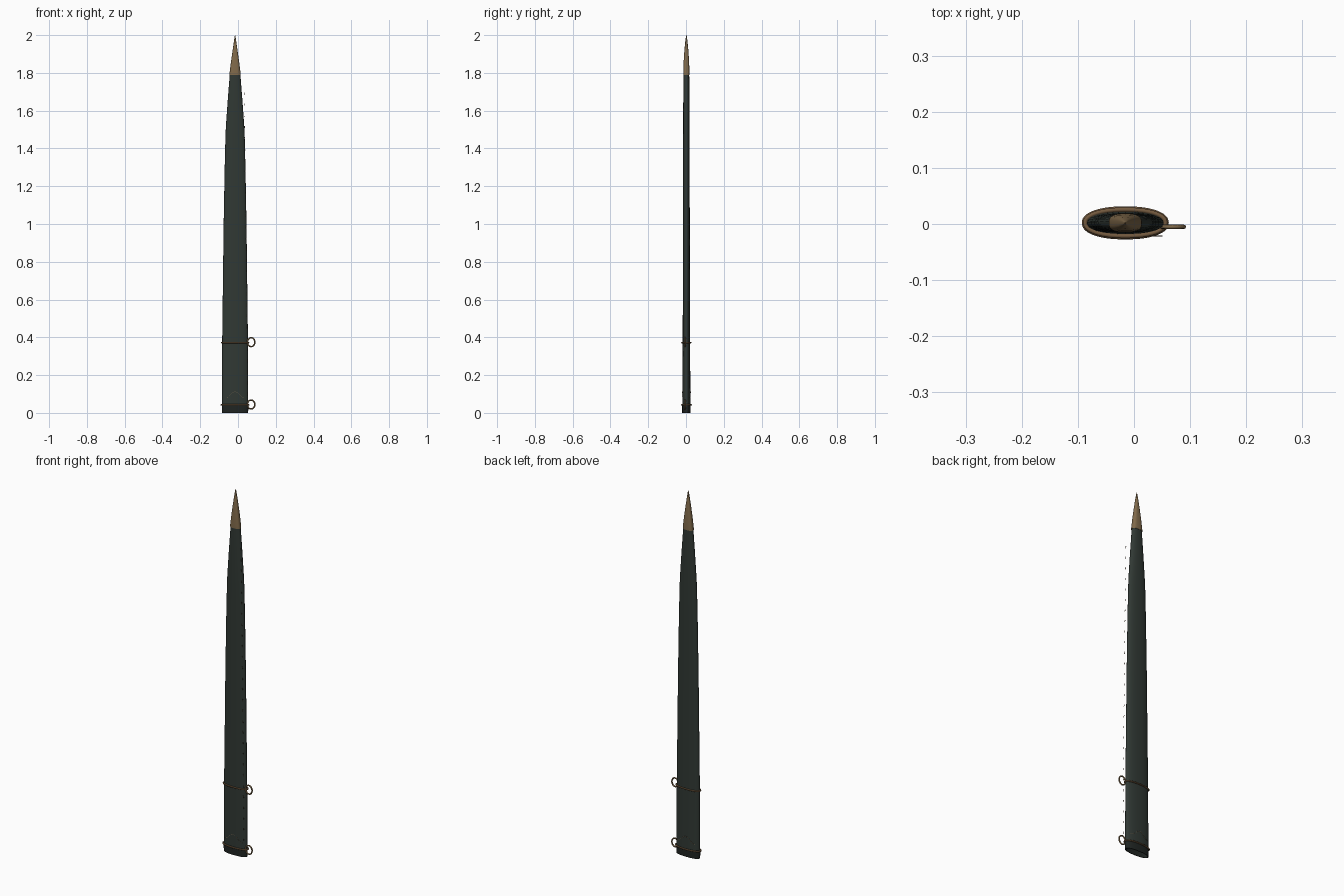
import bpy, bmesh, math
from mathutils import Vector

if "Cube" in bpy.data.objects:
    bpy.data.objects.remove(bpy.data.objects["Cube"])

CX, CY = -0.0155, 0.002   # centre line of the sheath


def mat(name, rgb):
    m = bpy.data.materials.new(name)
    m.diffuse_color = (*rgb, 1)
    m.use_nodes = True
    m.node_tree.nodes["Principled BSDF"].inputs["Base Color"].default_value = m.diffuse_color
    return m


LEATHER = mat("dark green leather", (0.030, 0.040, 0.034))
THROAT = mat("black leather", (0.014, 0.018, 0.016))
BRASS = mat("aged brass", (0.22, 0.145, 0.070))
BRONZE = mat("brown bronze", (0.17, 0.10, 0.048))
THREAD = mat("tan thread", (0.20, 0.14, 0.08))


def finish(name, bm, mats, angle=40):
    bmesh.ops.recalc_face_normals(bm, faces=bm.faces)
    me = bpy.data.meshes.new(name)
    bm.to_mesh(me)
    bm.free()
    for m in mats:
        me.materials.append(m)
    ob = bpy.data.objects.new(name, me)
    bpy.context.collection.objects.link(ob)
    bpy.context.view_layer.objects.active = ob
    ob.select_set(True)
    bpy.ops.object.shade_smooth_by_angle(angle=math.radians(angle))
    ob.select_set(False)
    return ob


def oval(hx, hy, t, p=2.0):
    c, s = math.cos(t), math.sin(t)
    return (CX + hx * math.copysign(abs(c) ** (2 / p), c),
            CY + hy * math.copysign(abs(s) ** (2 / p), s))


def loft(name, rows, mats, p=2.0, n=40):
    """Skin through oval sections (z, half width, half depth)."""
    bm = bmesh.new()
    rings = []
    for z, hx, hy in rows:
        rings.append([bm.verts.new((*oval(hx, hy, math.tau * i / n, p), z)) for i in range(n)])
    for a, b in zip(rings, rings[1:]):
        for i in range(n):
            j = (i + 1) % n
            bm.faces.new((a[i], a[j], b[j], b[i]))
    bm.faces.new(rings[0])
    bm.faces.new(rings[-1])
    return finish(name, bm, mats)


def tube(name, pts, r, m, n=8):
    """Closed round wire through a loop of points."""
    cu = bpy.data.curves.new(name, "CURVE")
    cu.dimensions = "3D"
    cu.bevel_depth = r
    cu.bevel_resolution = 2
    sp = cu.splines.new("POLY")
    sp.points.add(len(pts) - 1)
    for q, c in zip(sp.points, pts):
        q.co = (*c, 1)
    sp.use_cyclic_u = True
    cu.materials.append(m)
    ob = bpy.data.objects.new(name, cu)
    bpy.context.collection.objects.link(ob)
    return ob


# Tapering leather body
WIDTHS = [(0.042, 0.0695, 0.0215), (0.4, 0.068, 0.0195), (1.0, 0.0605, 0.018),
          (1.3, 0.0550, 0.0175), (1.46, 0.0510, 0.0172), (1.52, 0.0485, 0.017),
          (1.66, 0.0385, 0.0165), (1.8, 0.0275, 0.0150)]
loft("sheath_body", WIDTHS, [LEATHER], 2.3)

# Throat with a recessed mouth at the bottom
loft("throat", [(0.03, 0.060, 0.0145), (0.0, 0.0655, 0.0185), (0.0, 0.0695, 0.022),
                (0.045, 0.0705, 0.0225)], [THROAT], 2.3)

# Brass tip
loft("tip_cap", [(1.79, 0.0295, 0.0165), (1.80, 0.0290, 0.0165), (1.86, 0.0215, 0.0145),
                 (1.92, 0.0130, 0.0105), (1.97, 0.0058, 0.0055), (1.992, 0.0026, 0.0025),
                 (2.0, 0.0006, 0.0006)], [BRASS], 2.8)

# Two bands, each carrying a hanging ring at the right edge
for k, (z, hx, hy) in enumerate([(0.042, 0.0735, 0.0255), (0.372, 0.0715, 0.0235)]):
    tube(f"band_{k}", [(*oval(hx, hy, math.tau * i / 64, 2.2), z) for i in range(64)],
         0.004, BRONZE)
    tube(f"hanging_ring_{k}",
         [(0.0695 + 0.0195 * math.cos(math.tau * i / 32), -0.005,
           z + 0.0025 + 0.0235 * math.sin(math.tau * i / 32)) for i in range(32)],
         0.0038, BRASS)


def stitches(name, spots):
    """Small thin thread plates: (centre, length, tilt in the front plane)."""
    bm = bmesh.new()
    for c, length, tilt in spots:
        vs = bmesh.ops.create_cube(bm, size=1)["verts"]
        for v in vs:
            x, y, z = v.co.x * length, v.co.y * 0.0016, v.co.z * 0.002
            v.co = Vector((x * math.cos(tilt) - z * math.sin(tilt), y,
                           x * math.sin(tilt) + z * math.cos(tilt))) + Vector(c)
    return finish(name, bm, [THREAD])


# Arched decorative stitching on both faces above the throat
for name, y in (("front_arch_stitch", -0.0205), ("back_arch_stitch", 0.0245)):
    spots = []
    for i in range(-5, 6):
        u = i / 5
        z = 0.079 + 0.016 * (1 + math.cos(math.pi * u))
        slope = -0.016 * math.pi * math.sin(math.pi * u) / 0.052
        inset = 0.006 * u * u * (1 if y < 0 else -1)
        spots.append(((CX + 0.052 * u, y + inset * 0.5, z), 0.006, math.atan(slope)))
    stitches(name, spots)

# Row of seam stitches along the right front edge
stitches("seam_stitches",
         [((0.049 - 0.016 * (i / 27) ** 1.5, -0.0215, 0.10 + 1.59 * i / 27), 0.012,
           math.radians(100)) for i in range(28)])
